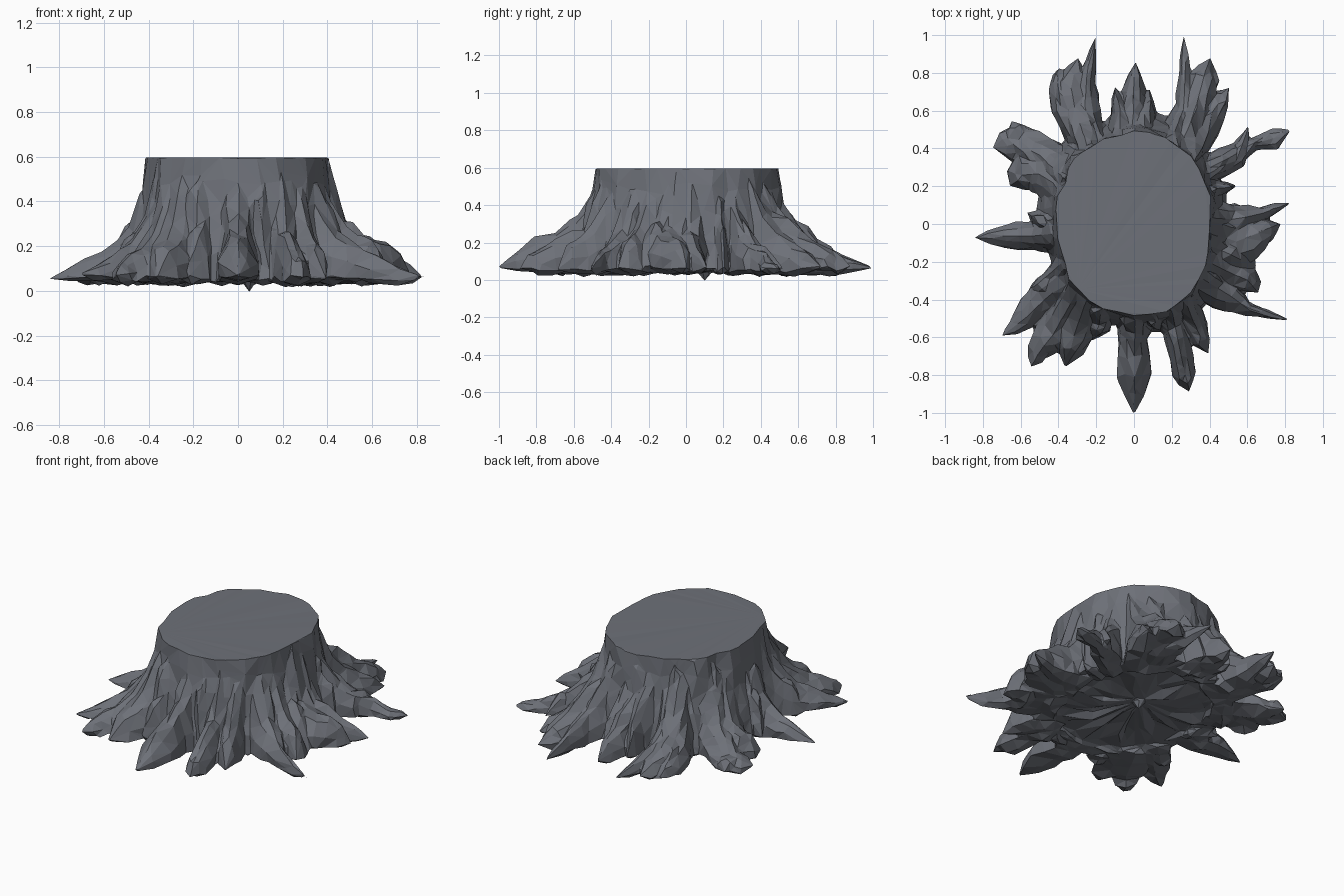
import bpy, bmesh, math, random
from mathutils import Vector

if "Cube" in bpy.data.objects:
    bpy.data.objects.remove(bpy.data.objects["Cube"])

random.seed(11)
RX, RY = 0.405, 0.485          # half sizes of the sawn top


def jit(a):
    return random.uniform(-a, a)


def interp(table, f):
    for (a, p), (b, q) in zip(table, table[1:]):
        if f <= b:
            return p + (q - p) * max(0, (f - a) / (b - a))
    return table[-1][1]


def outline(ang):
    # slightly boxy oval, radius by polar angle
    n = 2.3
    c, s = abs(math.cos(ang)) / RX, abs(math.sin(ang)) / RY
    return (c ** n + s ** n) ** (-1 / n)


def finish(bm, name):
    bmesh.ops.triangulate(bm, faces=[f for f in bm.faces if len(f.verts) == 4])
    bmesh.ops.recalc_face_normals(bm, faces=bm.faces)
    me = bpy.data.meshes.new(name)
    bm.to_mesh(me)
    bm.free()
    ob = bpy.data.objects.new(name, me)
    bpy.context.collection.objects.link(ob)
    return ob


def bridge(bm, a, b):
    n = len(a)
    for i in range(n):
        bm.faces.new((a[i], a[(i + 1) % n], b[(i + 1) % n], b[i]))


# Trunk: fluted rings flaring to the ground, with a ragged underside
def trunk():
    bm = bmesh.new()
    n = 36
    flute = [jit(0.035) for _ in range(n)]
    rings = [(0.597, 1.0, .9), (0.49, 1.02, 1), (0.38, 1.06, 1.2), (0.27, 1.11, 1.5),
             (0.16, 1.16, 1.8), (0.055, 1.20, 2), (0.055, 0.85, 1), (0.055, 0.5, 1), (0.045, 0.08, 0)]
    last = len(rings) - 1
    prev = None
    for k, (z, s, amp) in enumerate(rings):
        ring = []
        off = (0.05, 0.1) if k == last else (0, 0)
        rough = 0.022 if 0 < k < last else 0
        for i in range(n):
            a = 2 * math.pi * (i + (jit(0.3) if rough else 0)) / n
            r = outline(a) * (s + flute[i] * amp + jit(rough) * (3 if k > 5 else 1))
            bm_z = z + jit(rough)
            ring.append(bm.verts.new((r * math.cos(a) + off[0], r * math.sin(a) + off[1], bm_z)))
        if prev:
            bridge(bm, prev, ring)
        else:
            bm.faces.new(ring)
        prev = ring
    low = bm.verts.new((0.05, 0.1, -0.008))
    for i in range(n):
        bm.faces.new((prev[i], prev[(i + 1) % n], low))
    return finish(bm, "trunk")


# Ridge height of a root by its distance out from the trunk outline
RIDGE = [(0.95, 0.58), (1.03, 0.50), (1.1, 0.41), (1.2, 0.32), (1.35, 0.25),
         (1.5, 0.205), (1.7, 0.16), (1.9, 0.115), (2.1, 0.085)]
SECTION = [(-1, 0), (-.92, .45), (-.5, .87), (0.05, 1), (.55, .84), (.93, .4), (1, 0), (0, -.12)]


# Root: humped cross-sections lofted along a plan path of (x, y, half width)
def root(name, start_deg, start_w, pts, lift=1.0):
    a = math.radians(start_deg)
    r = outline(a) * 0.96
    path = [Vector((r * math.cos(a), r * math.sin(a), start_w))] + [Vector(p) for p in pts]
    stations = []
    for k, (p, q) in enumerate(zip(path, path[1:])):
        steps = 3 if k == 0 else 2
        stations += [p.lerp(q, i / steps) for i in range(steps)]
    stations[-1].z = path[-2].z * 0.68          # blunt the tip
    stations.append(path[-1])
    bm = bmesh.new()
    prev = None
    for k, st in enumerate(stations[:-1]):
        d = (stations[k + 1] - stations[max(k - 1, 0)]).xy.normalized()
        side = Vector((-d.y, d.x))
        f = st.xy.length / outline(math.atan2(st.y, st.x))
        top = interp(RIDGE, f) * (lift if f > 1.25 else 1) * random.uniform(.92, 1.05)
        base = 0.052 + jit(0.014)
        ring = []
        for u, v in SECTION:
            w = st.z * u * random.uniform(.85, 1.2)
            p = st.xy + side * w + d * jit(0.018)
            z = base + (top - base) * v * random.uniform(.88, 1.06) if v > 0 else base + v * 0.15 + jit(.008)
            ring.append(bm.verts.new((p.x, p.y, z)))
        if prev:
            bridge(bm, prev, ring)
        else:
            bm.faces.new(ring)
        prev = ring
    end = stations[-1].xy * 1.012
    tip = bm.verts.new((end.x, end.y, 0.065 + jit(0.012)))
    for i in range(len(prev)):
        bm.faces.new((prev[i], prev[(i + 1) % len(prev)], tip))
    return finish(bm, name)


front = [
    (-90, .10, [(0, -.62, .075), (0, -.80, .085), (0, -1.0, 0)], 1.25),
    (-66, .08, [(.23, -.62, .06), (.27, -.80, .065), (.29, -.88, 0)], 1.1),
    (-56, .08, [(.33, -.56, .07), (.39, -.68, 0)]),
    (-112, .09, [(-.19, -.54, .07), (-.22, -.61, 0)]),
    (-123, .10, [(-.32, -.58, .10), (-.36, -.75, 0)]),
    (-131, .10, [(-.43, -.58, .10), (-.50, -.67, .06), (-.54, -.75, 0)]),
    (-78, .06, [(.11, -.51, .05), (.13, -.56, 0)]),
]
right = [
    (-40, .10, [(.52, -.39, .08), (.60, -.45, .035), (.83, -.51, 0)]),
    (-28, .10, [(.52, -.27, .11), (.60, -.30, .07), (.65, -.36, 0)], 1.1),
    (-8, .11, [(.55, -.10, .13), (.66, -.05, .09), (.77, .0, 0)], 1.2),
    (4, .09, [(.53, .02, .08), (.68, .055, .04), (.82, .11, 0)], 1.1),
    (-16, .08, [(.52, -.17, .08), (.64, -.22, 0)], 1.1),
    (38, .07, [(.53, .36, .06), (.64, .43, .035), (.74, .45, .055), (.82, .49, 0)]),
    (24, .05, [(.46, .19, .04), (.54, .20, 0)]),
    (35, .05, [(.55, .34, .05), (.60, .52, 0)]),
]
back = [
    (58, .10, [(.33, .60, .09), (.37, .77, .075), (.40, .87, 0)], 1.1),
    (65, .08, [(.27, .62, .06), (.27, .76, .035), (.26, 1.0, 0)]),
    (51, .08, [(.41, .58, .07), (.50, .72, 0)]),
    (91, .12, [(0, .58, .09), (0, .70, .06), (.01, .85, 0)], 1.1),
    (83, .07, [(.06, .59, .05), (.08, .71, 0)]),
    (99, .07, [(-.07, .60, .05), (-.10, .72, 0)]),
    (117, .10, [(-.26, .58, .08), (-.25, .76, .04), (-.20, .99, 0)]),
    (121, .08, [(-.31, .62, .10), (-.33, .74, .08), (-.29, .87, 0)], 1.1),
    (124, .06, [(-.38, .62, .06), (-.40, .75, .05), (-.39, .82, 0)]),
]
left = [
    (141, .10, [(-.50, .37, .11), (-.62, .43, .10), (-.74, .40, 0)], .9),
    (146, .07, [(-.50, .36, .08), (-.62, .46, .08), (-.64, .54, 0)], .9),
    (153, .10, [(-.50, .27, .11), (-.58, .27, .10), (-.65, .20, 0)], .9),
    (186, .10, [(-.54, -.06, .08), (-.68, -.06, .06), (-.84, -.07, 0)], .9),
    (178, .06, [(-.48, .02, .05), (-.56, .06, 0)], .9),
    (220, .10, [(-.48, -.40, .10), (-.58, -.50, .06), (-.70, -.59, 0)], .9),
    (212, .07, [(-.48, -.34, .06), (-.56, -.36, 0)], .9),
]

parts = [trunk()]
for label, group in (("front", front), ("right", right), ("back", back), ("left", left)):
    for i, args in enumerate(group, 1):
        parts.append(root(f"{label}_root_{i}", *args))

# Grow trunk and roots together into one faceted skin
for ob in parts:
    ob.select_set(True)
stump = bpy.context.view_layer.objects.active = parts[0]
bpy.ops.object.join()
stump.name = "tree_stump"
fuse = stump.modifiers.new("fuse", 'REMESH')
fuse.mode, fuse.voxel_size, fuse.use_smooth_shade = 'VOXEL', 0.009, False
facet = stump.modifiers.new("facet", 'DECIMATE')
facet.ratio = 0.018
for m in ("fuse", "facet"):
    bpy.ops.object.modifier_apply(modifier=m)
bpy.ops.object.shade_flat()

# Dark weathered wood
wood = bpy.data.materials.new("dark_wood")
wood.diffuse_color = (0.155, 0.165, 0.19, 1)
wood.use_nodes = True
wood.node_tree.nodes["Principled BSDF"].inputs["Base Color"].default_value = wood.diffuse_color
stump.data.materials.clear()
stump.data.materials.append(wood)
